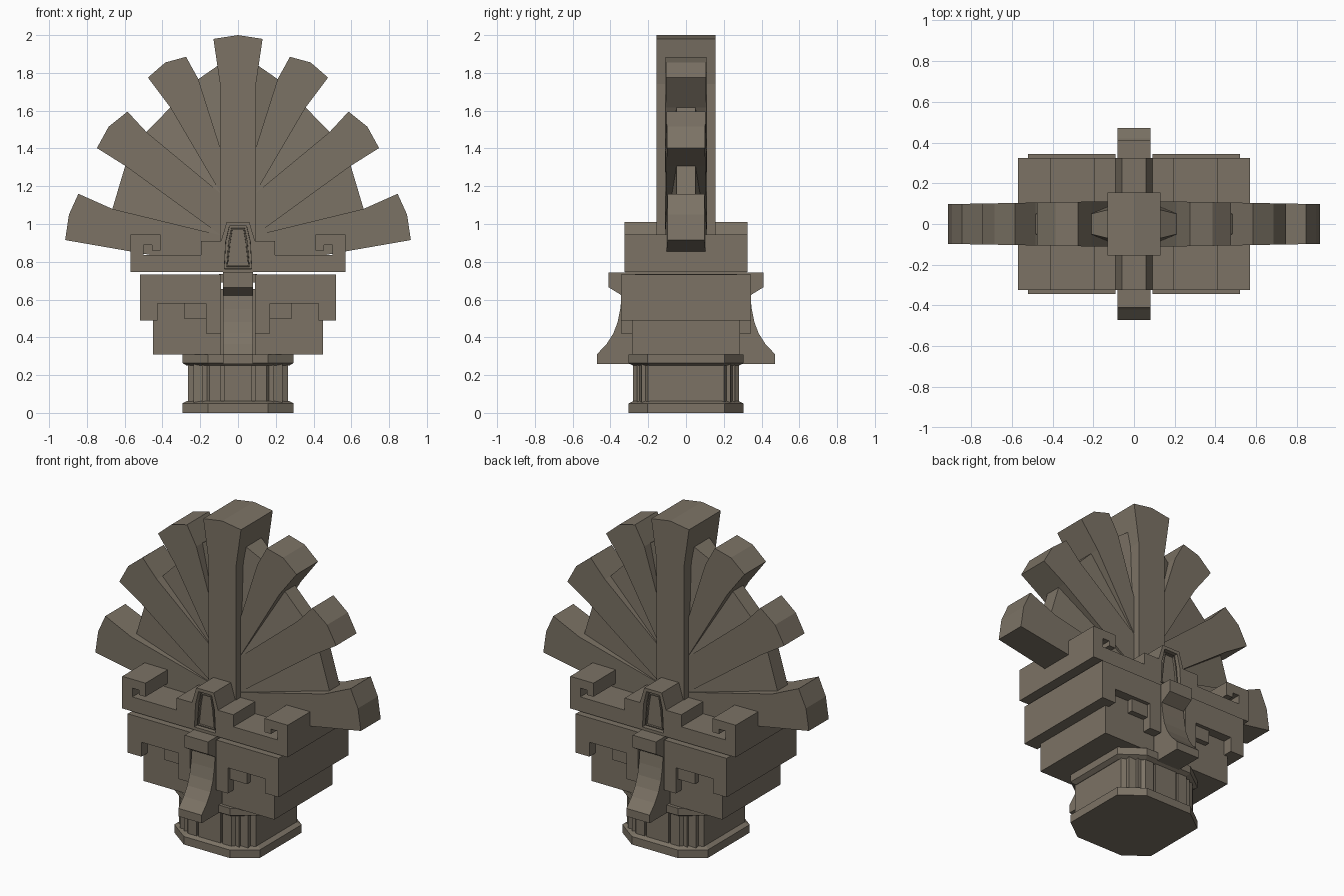
import bpy
import bmesh
from mathutils import Vector

cube = bpy.data.objects.get("Cube")
if cube:
    bpy.data.objects.remove(cube, do_unlink=True)

stone = bpy.data.materials.new("weathered stone")
stone.use_nodes = True
colour = (0.2, 0.17, 0.13, 1)
stone.diffuse_color = colour
stone.node_tree.nodes["Principled BSDF"].inputs["Base Color"].default_value = colour


def finish(name, bm):
    bmesh.ops.recalc_face_normals(bm, faces=bm.faces[:])
    mesh = bpy.data.meshes.new(name)
    bm.to_mesh(mesh)
    bm.free()
    mesh.materials.append(stone)
    obj = bpy.data.objects.new(name, mesh)
    bpy.context.collection.objects.link(obj)
    return obj


def loft(rings):
    """Closed solid through rings of equal point count."""
    bm = bmesh.new()
    loops = [[bm.verts.new(p) for p in ring] for ring in rings]
    n = len(loops[0])
    for a, b in zip(loops, loops[1:]):
        for i in range(n):
            j = (i + 1) % n
            bm.faces.new((a[i], a[j], b[j], b[i]))
    bm.faces.new(loops[0][::-1])
    bm.faces.new(loops[-1])
    bmesh.ops.recalc_face_normals(bm, faces=bm.faces[:])
    return bm


def slab(pts, depths, side=1):
    """Front outline (x, z) extruded evenly to both sides of y = 0."""
    if not isinstance(depths, (list, tuple)):
        depths = [depths] * len(pts)
    return loft([[(side * x, s * d, z) for (x, z), d in zip(pts, depths)] for s in (-1, 1)])


def rect(x0, x1, z0, z1):
    return [(x0, z0), (x1, z0), (x1, z1), (x0, z1)]


def pair(name, pts, depths):
    for label, side in (("left", 1), ("right", -1)):
        finish(f"{label}_{name}", slab(pts, depths, side))


def around(quarter):
    """Mirror a quarter outline (x, y) into a full closed loop."""
    half = quarter + [(x, -y) for x, y in quarter[::-1]]
    return half + [(-x, y) for x, y in half[::-1]]


def ring(outline, z, scale=1):
    return [(x * scale, y * scale, z) for x, y in outline]


# Octagonal foot and collar with chamfered inner edges
octagon = around([(0.16, 0.305), (0.295, 0.205)])
finish("foot", loft([ring(octagon, 0), ring(octagon, 0.05), ring(octagon, 0.062, 0.92)]))
finish("collar", loft([ring(octagon, 0.25, 0.92), ring(octagon, 0.265), ring(octagon, 0.31)]))

# Pedestal column with fluted corners
column = around([(0.075, 0.28), (0.075, 0.265), (0.09, 0.265), (0.09, 0.28), (0.15, 0.28),
                 (0.165, 0.26), (0.19, 0.26), (0.19, 0.245), (0.235, 0.235),
                 (0.235, 0.215), (0.265, 0.2)])
finish("pedestal_column", loft([ring(column, 0.05), ring(column, 0.26)]))

# Central core, with a small slot left open on each side
finish("core", slab(rect(-0.08, 0.08, 0.31, 0.75), 0.32))
pair("lower_filler", rect(0.08, 0.1, 0.31, 0.655), 0.27)
pair("upper_filler", rect(0.08, 0.1, 0.69, 0.735), 0.27)

# Stepped body tiers
pair("lower_tier", rect(0.09, 0.45, 0.31, 0.7), 0.285)
pair("upper_tier", [(0.09, 0.42), (0.17, 0.42), (0.17, 0.58), (0.425, 0.58), (0.425, 0.49),
                    (0.52, 0.49), (0.52, 0.732), (0.09, 0.732)], 0.343)
pair("step_block", rect(0.17, 0.285, 0.5, 0.59), 0.32)

# Cornice with hooked scroll ends
pair("cornice", [(0.09, 0.745), (0.57, 0.745), (0.57, 0.945), (0.41, 0.945), (0.41, 0.86),
                 (0.455, 0.86), (0.455, 0.89), (0.5, 0.89), (0.5, 0.835), (0.195, 0.835),
                 (0.195, 0.91), (0.09, 0.91)], 0.325)

# Central gable with a framed niche on front and back
gable = slab([(-0.09, 0.745), (0.09, 0.745), (0.09, 0.91), (0.06, 1.01),
              (-0.06, 1.01), (-0.09, 0.91)], 0.325)
for face in [f for f in gable.faces if abs(f.normal.y) > 0.9]:
    for thickness, depth in ((0.025, 0), (0.001, -0.03), (0.014, 0), (0.001, 0.02),
                             (0.008, 0), (0.001, -0.012)):
        bmesh.ops.inset_individual(gable, faces=[face], thickness=thickness, depth=depth)
finish("niche_gable", gable)

# Brow and curved beak on front and back
beak = [(0.28, 0.742), (0.41, 0.742), (0.41, 0.665), (0.34, 0.622), (0.348, 0.55),
        (0.362, 0.48), (0.385, 0.42), (0.42, 0.365), (0.472, 0.31), (0.472, 0.26), (0.28, 0.26)]
for label, s in (("front", -1), ("back", 1)):
    finish(f"{label}_beak", loft([[(x, s * y, z) for y, z in beak] for x in (-0.08, 0.08)]))

# Tall central feather
finish("central_feather", slab([(-0.095, 0.85), (0.095, 0.85), (0.095, 1.74), (0.13, 1.98),
                                (0, 2), (-0.13, 1.98), (-0.095, 1.74)], 0.156))

# Fan feathers, tapering slightly outward
feathers = {
    "low_feather": [(0.09, 0.77), (0.57, 0.855), (0.915, 0.915), (0.895, 1.05),
                    (0.845, 1.16), (0.665, 1.08), (0.09, 0.94)],
    "middle_feather": [(0.09, 0.94), (0.597, 1.308), (0.747, 1.402), (0.685, 1.515),
                       (0.585, 1.595), (0.485, 1.487), (0.09, 1.16)],
    "high_feather": [(0.09, 1.16), (0.358, 1.617), (0.477, 1.775), (0.385, 1.855),
                     (0.275, 1.885), (0.21, 1.767), (0.09, 1.39)],
}
for name, pts in feathers.items():
    pair(name, pts, [0.114 - 0.018 * x for x, z in pts])

# Recessed webs between the feathers
pair("low_web", [(0.09, 0.94), (0.665, 1.08), (0.597, 1.308)], [0.11, 0.05, 0.05])
pair("middle_web", [(0.09, 1.16), (0.485, 1.487), (0.358, 1.617)], [0.11, 0.05, 0.05])
pair("high_web", [(0.09, 1.39), (0.21, 1.767), (0.09, 1.85)], [0.1, 0.05, 0.08])
